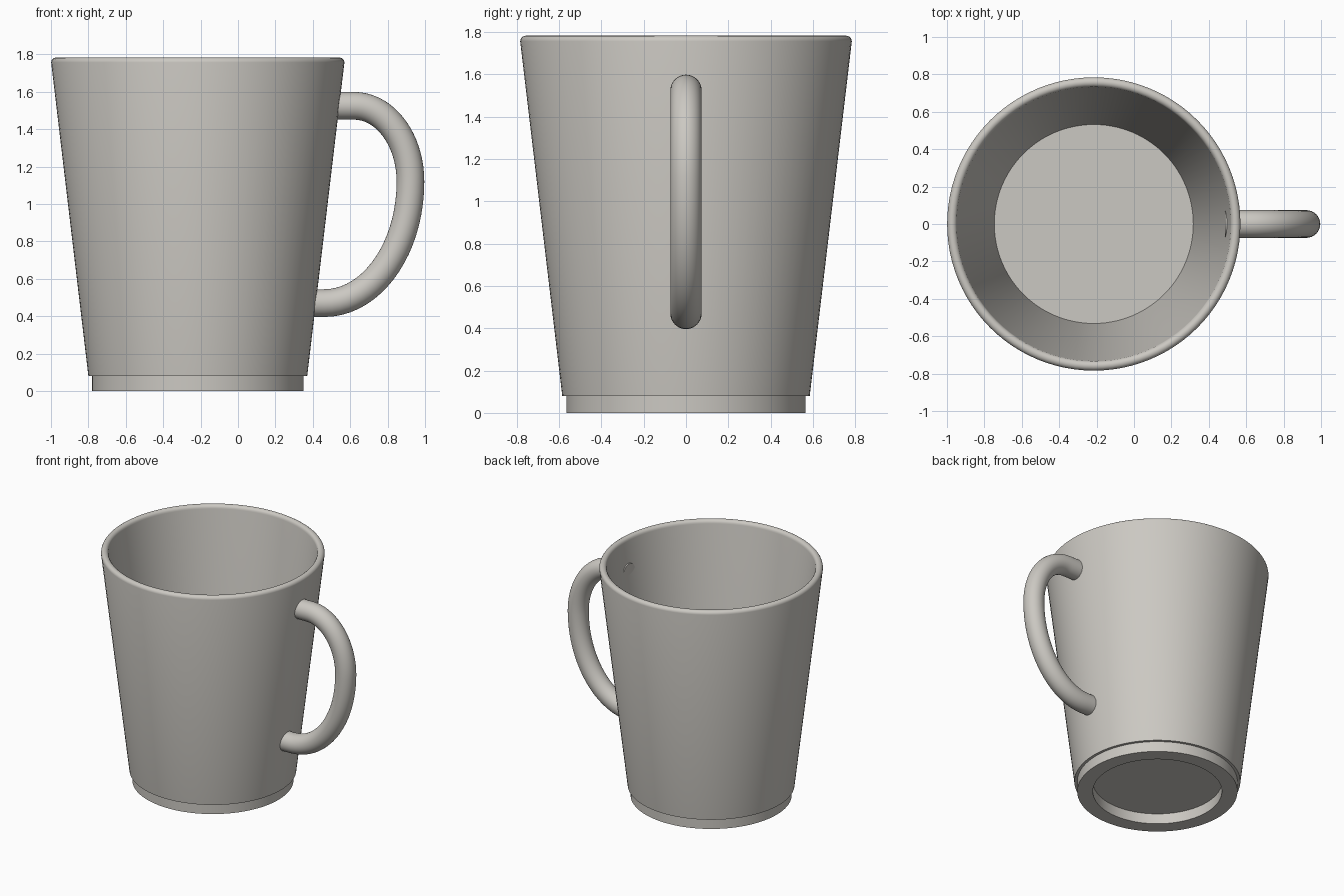
import bpy, bmesh, math
from mathutils import Vector
from mathutils.geometry import interpolate_bezier

if "Cube" in bpy.data.objects:
    bpy.data.objects.remove(bpy.data.objects["Cube"])

CX = -0.215     # mug axis
SEGS = 96

mat = bpy.data.materials.new("warm grey ceramic")
mat.diffuse_color = (0.60, 0.58, 0.54, 1)
mat.use_nodes = True
mat.node_tree.nodes["Principled BSDF"].inputs["Base Color"].default_value = mat.diffuse_color


def finish(name, bm, angle):
    bmesh.ops.recalc_face_normals(bm, faces=bm.faces)
    me = bpy.data.meshes.new(name)
    bm.to_mesh(me)
    bm.free()
    me.materials.append(mat)
    ob = bpy.data.objects.new(name, me)
    bpy.context.collection.objects.link(ob)
    bpy.ops.object.select_all(action='DESELECT')
    ob.select_set(True)
    bpy.context.view_layer.objects.active = ob
    bpy.ops.object.shade_smooth_by_angle(angle=math.radians(angle))
    return ob


def bridge(bm, a, b):
    n = len(a)
    for i in range(n):
        j = (i + 1) % n
        bm.faces.new((a[i], a[j], b[j], b[i]))


# Mug body: one lathed profile from recessed base, over the rim, to inner floor
rim = [(0.758 + 0.026 * math.cos(t), 1.757 + 0.026 * math.sin(t))
       for t in (math.pi * k / 8 for k in range(9))]
profile = [(0.455, 0.08), (0.455, 0.0), (0.565, 0.0), (0.565, 0.08), (0.585, 0.08)]
profile += rim + [(0.532, 0.13)]
bm = bmesh.new()
rings = []
for r, z in profile:
    rings.append([bm.verts.new((CX + r * math.cos(2 * math.pi * i / SEGS),
                                r * math.sin(2 * math.pi * i / SEGS), z))
                  for i in range(SEGS)])
for a, b in zip(rings, rings[1:]):
    bridge(bm, a, b)
bm.faces.new(rings[0])
bm.faces.new(rings[-1])
finish("mug_body", bm, 35)

# Handle: round tube swept along a curved path in the XZ plane
K = 0.5523
top, side, low = Vector((0.62, 0, 1.525)), Vector((0.922, 0, 1.12)), Vector((0.46, 0, 0.47))


def quarter(a, b, corner):
    return interpolate_bezier(a, a.lerp(corner, K), b.lerp(corner, K), b, 20)


path = [Vector((0.487, 0, 1.525))]
path += quarter(top, side, Vector((side.x, 0, top.z)))
path += quarter(side, low, Vector((side.x, 0, low.z)))[1:]
path.append(Vector((0.375, 0, 0.47)))
bm = bmesh.new()
loops = []
for i, p in enumerate(path):
    tan = (path[min(i + 1, len(path) - 1)] - path[max(i - 1, 0)]).normalized()
    side_dir = Vector((0, 1, 0))
    up = tan.cross(side_dir)
    loops.append([bm.verts.new(p + 0.074 * (math.cos(t) * side_dir + math.sin(t) * up))
                  for t in (2 * math.pi * k / 32 for k in range(32))])
for a, b in zip(loops, loops[1:]):
    bridge(bm, a, b)
bm.faces.new(loops[0])
bm.faces.new(loops[-1])
finish("handle", bm, 40)
